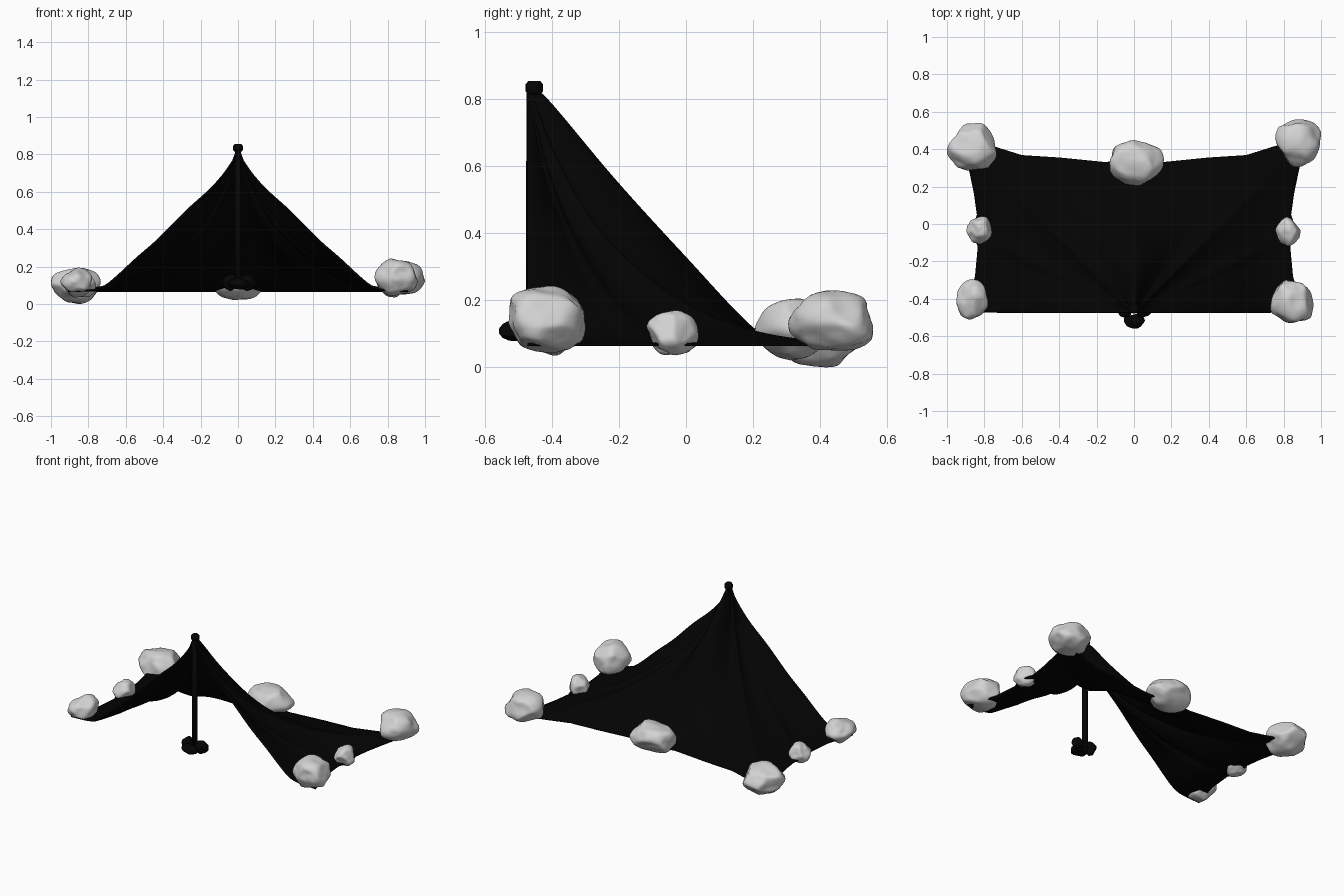
import bpy
import bmesh
import math
import random
from mathutils import Vector, noise

cube = bpy.data.objects.get("Cube")
if cube:
    bpy.data.objects.remove(cube, do_unlink=True)


def material(name, value):
    mat = bpy.data.materials.new(name)
    mat.use_nodes = True
    colour = (value, value, value, 1)
    mat.diffuse_color = colour
    bsdf = mat.node_tree.nodes["Principled BSDF"]
    bsdf.inputs["Base Color"].default_value = colour
    bsdf.inputs["Roughness"].default_value = 0.9
    return mat


cloth_black = material("cloth black", 0.001)
pole_black = material("pole black", 0.0015)
stone_grey = material("stone grey", 0.65)


def make_object(name, bm, mat):
    mesh = bpy.data.meshes.new(name)
    bmesh.ops.recalc_face_normals(bm, faces=bm.faces)
    bm.to_mesh(mesh)
    bm.free()
    mesh.materials.append(mat)
    for poly in mesh.polygons:
        poly.use_smooth = True
    obj = bpy.data.objects.new(name, mesh)
    bpy.context.collection.objects.link(obj)
    return obj


def slope(points, i):
    (t0, z0), (t1, z1) = points[max(i - 1, 0)], points[min(i + 1, len(points) - 1)]
    return (z1 - z0) / (t1 - t0)


def interpolate(points, t):
    # Smooth curve through the profile points
    for i, ((t0, z0), (t1, z1)) in enumerate(zip(points, points[1:])):
        if t <= t1:
            w = t1 - t0
            s = (t - t0) / w
            ease = s * s * (3 - 2 * s)
            bend = s * (1 - s) * w * ((1 - s) * slope(points, i) - s * slope(points, i + 1))
            return z0 + (z1 - z0) * ease + bend
    return points[-1][1]


# Tarp: fan from the pole top, with ridges at the front and back, valleys between
APEX = Vector((0, -0.474))
FRONT = [(0, 0.84), (0.027, 0.77), (0.135, 0.64), (0.307, 0.495), (0.47, 0.345),
         (0.59, 0.25), (0.775, 0.1), (0.85, 0.076), (1, 0.068)]
BACK = [(0, 0.845), (0.05, 0.815), (0.105, 0.765), (0.315, 0.557), (0.57, 0.325),
        (0.81, 0.115), (0.88, 0.088), (1, 0.068)]
VALLEY = [(0, 0.845), (0.05, 0.715), (0.1, 0.605), (0.2, 0.445), (0.3, 0.335),
          (0.46, 0.215), (0.6, 0.145), (0.75, 0.1), (0.9, 0.077), (1, 0.068)]
HALF_RIM = [(0.91, -0.474), (0.885, -0.4), (0.85, -0.28), (0.835, -0.12), (0.87, -0.04),
            (0.84, 0.05), (0.855, 0.16), (0.88, 0.28), (0.92, 0.46), (0.75, 0.415),
            (0.6, 0.368), (0.4, 0.355), (0.15, 0.33), (0, 0.355)]


def build_tarp():
    rim = [Vector(p) for p in HALF_RIM]
    rim += [Vector((-p.x, p.y)) for p in reversed(rim[:-1])]
    fine = []
    for a, b in zip(rim, rim[1:]):
        fine += [a.lerp(b, i / 4) for i in range(4)]
    fine.append(rim[-1])
    steps = [0.03, 0.06, 0.09, 0.13] + [0.17 + i * 0.83 / 24 for i in range(25)]
    bm = bmesh.new()
    top = bm.verts.new((APEX.x, APEX.y, BACK[0][1]))
    columns = []
    for point in fine:
        ray = point - APEX
        angle = math.atan2(ray.y, abs(ray.x))
        sag = math.sin(2 * angle) ** 2
        ridge = FRONT if angle < math.pi / 4 else BACK
        column = [top]
        for t in steps:
            high, low = interpolate(ridge, t), interpolate(VALLEY, t)
            p = APEX + ray * t
            column.append(bm.verts.new((p.x, p.y, high + (low - high) * sag)))
        columns.append(column)
    for left, right in zip(columns, columns[1:]):
        bm.faces.new((top, left[1], right[1]))
        for i in range(1, len(left) - 1):
            bm.faces.new((left[i], left[i + 1], right[i + 1], right[i]))
    tarp = make_object("tarp", bm, cloth_black)
    solid = tarp.modifiers.new("thickness", "SOLIDIFY")
    solid.thickness = 0.009
    solid.offset = 0


build_tarp()


# Stones: spheres chipped by random planes, then fitted to their size
def stone(name, centre, half, mat, seed):
    rng = random.Random(seed)
    bm = bmesh.new()
    bmesh.ops.create_icosphere(bm, subdivisions=4, radius=1)
    for _ in range(16):
        normal = Vector([rng.gauss(0, 1) for _ in range(3)]).normalized()
        depth = rng.uniform(0.74, 0.88)
        for v in bm.verts:
            over = v.co.dot(normal) - depth
            if over > 0:
                v.co -= normal * over * 0.9
    shift = Vector((seed * 7.3, seed, 0))
    for v in bm.verts:
        bumps = 0.08 * noise.noise(v.co * 1.8 + shift) + 0.06 * noise.noise(v.co * 4 + shift)
        v.co *= 1 + bumps
    bmesh.ops.smooth_vert(bm, verts=bm.verts, factor=0.5, use_axis_x=True,
                          use_axis_y=True, use_axis_z=True)
    for axis in range(3):
        low = min(v.co[axis] for v in bm.verts)
        high = max(v.co[axis] for v in bm.verts)
        for v in bm.verts:
            unit = (v.co[axis] - low) / (high - low) * 2 - 1
            v.co[axis] = centre[axis] + half[axis] * unit
    make_object(name, bm, mat)


STONES = {
    "front_left_stone": ((0.845, -0.415, 0.143), (0.115, 0.115, 0.1)),
    "back_left_stone": ((0.877, 0.432, 0.14), (0.122, 0.127, 0.09)),
    "back_right_stone": ((-0.867, 0.413, 0.097), (0.133, 0.128, 0.097)),
    "front_right_stone": ((-0.865, -0.403, 0.115), (0.085, 0.108, 0.08)),
    "back_middle_stone": ((0.015, 0.327, 0.113), (0.145, 0.122, 0.092)),
    "left_middle_stone": ((0.823, -0.04, 0.103), (0.068, 0.078, 0.067)),
    "right_middle_stone": ((-0.828, -0.033, 0.1), (0.068, 0.074, 0.063)),
}
for number, (name, (centre, half)) in enumerate(STONES.items()):
    stone(name, centre, half, stone_grey, number + 1)

FOOT_STONES = [((0.002, -0.52, 0.108), (0.056, 0.039, 0.03)),
               ((-0.047, -0.465, 0.115), (0.038, 0.036, 0.045)),
               ((0.055, -0.462, 0.113), (0.044, 0.037, 0.043))]
for number, (centre, half) in enumerate(FOOT_STONES):
    stone(f"foot_stone_{number + 1}", centre, half, pole_black, number + 20)


# Pole and the rounded cap that ties the tarp to it
def lathe(name, y, profile, mat):
    bm = bmesh.new()
    rings = []
    for radius, z in profile:
        ring = bmesh.ops.create_circle(bm, segments=16, radius=radius)["verts"]
        bmesh.ops.translate(bm, verts=ring, vec=(0, y, z))
        rings.append(ring)
    for low, high in zip(rings, rings[1:]):
        for i in range(16):
            j = (i + 1) % 16
            bm.faces.new((low[i], low[j], high[j], high[i]))
    bm.faces.new(rings[0])
    bm.faces.new(rings[-1])
    make_object(name, bm, mat)


lathe("pole", -0.46, [(0.018, 0.08), (0.018, 0.4), (0.016, 0.84)], pole_black)
lathe("pole_cap", -0.453, [(0.02, 0.815), (0.026, 0.825), (0.026, 0.845), (0.018, 0.855)],
      pole_black)
